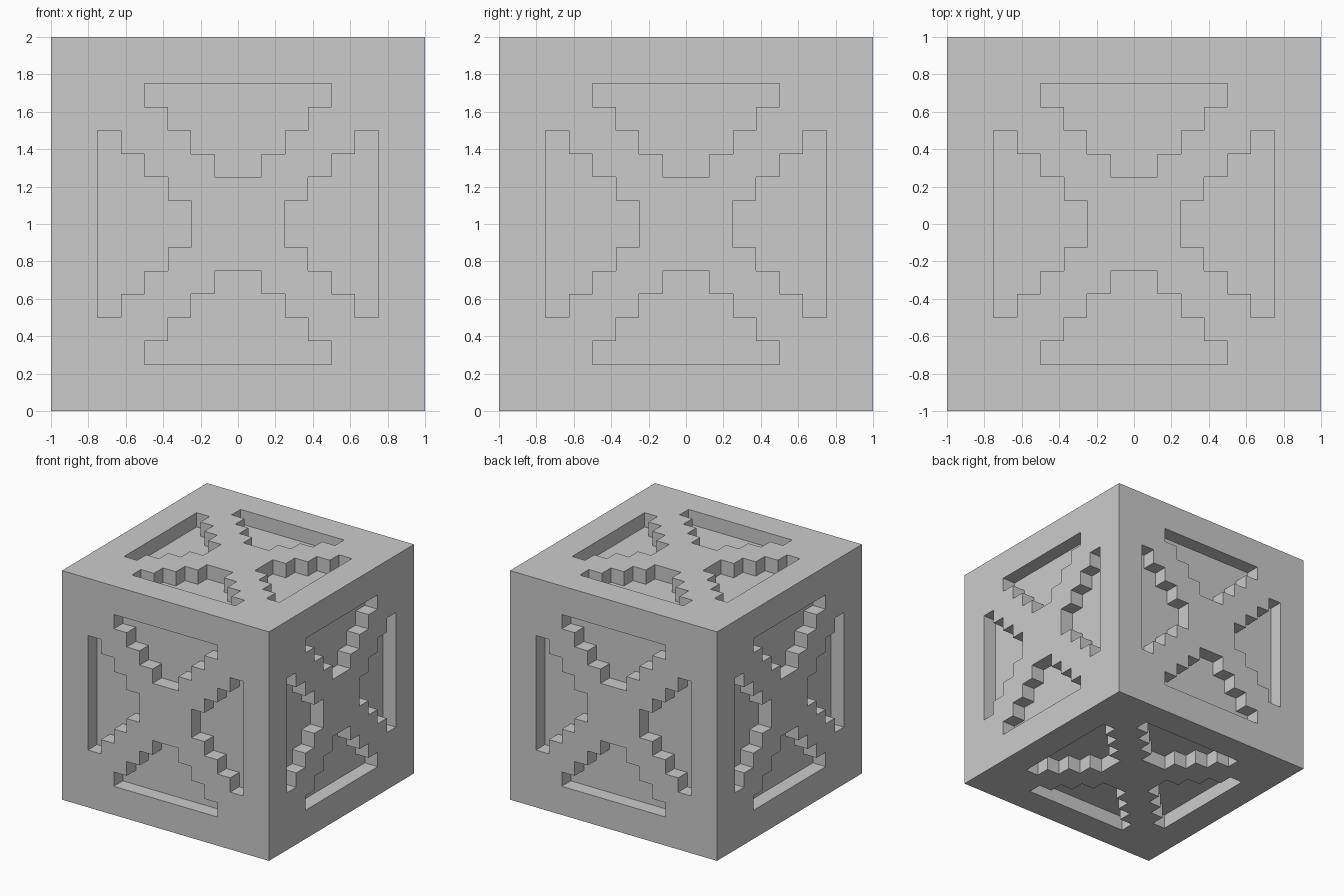
import bpy
import bmesh

if "Cube" in bpy.data.objects:
    bpy.data.objects.remove(bpy.data.objects["Cube"])

DEPTH = 0.125   # recess depth, one cell of the 16 x 16 face grid

bm = bmesh.new()
bmesh.ops.create_cube(bm, size=2.0)
bmesh.ops.subdivide_edges(bm, edges=bm.edges[:], cuts=15, use_grid_fill=True)
bm.normal_update()


def in_recess(face):
    """True for cells of the four stepped triangles between frame and cross."""
    b, a, _ = sorted(abs(c) for c in face.calc_center_median())
    return 0.25 < a < 0.75 and b < a - 0.18


# Sink the stepped triangles on all six sides
cells = [f for f in bm.faces if in_recess(f)]
new = bmesh.ops.extrude_face_region(bm, geom=cells)["geom"]
bmesh.ops.delete(bm, geom=[f for f in cells if f.is_valid], context="FACES_ONLY")
for v in (g for g in new if isinstance(g, bmesh.types.BMVert)):
    axis = max(range(3), key=lambda i: abs(v.co[i]))
    v.co[axis] *= 1.0 - DEPTH

# Stand the crate on the ground
bmesh.ops.translate(bm, verts=bm.verts[:], vec=(0, 0, 1))
bmesh.ops.recalc_face_normals(bm, faces=bm.faces[:])

mesh = bpy.data.meshes.new("crate")
bm.to_mesh(mesh)
bm.free()
crate = bpy.data.objects.new("crate", mesh)
bpy.context.collection.objects.link(crate)
